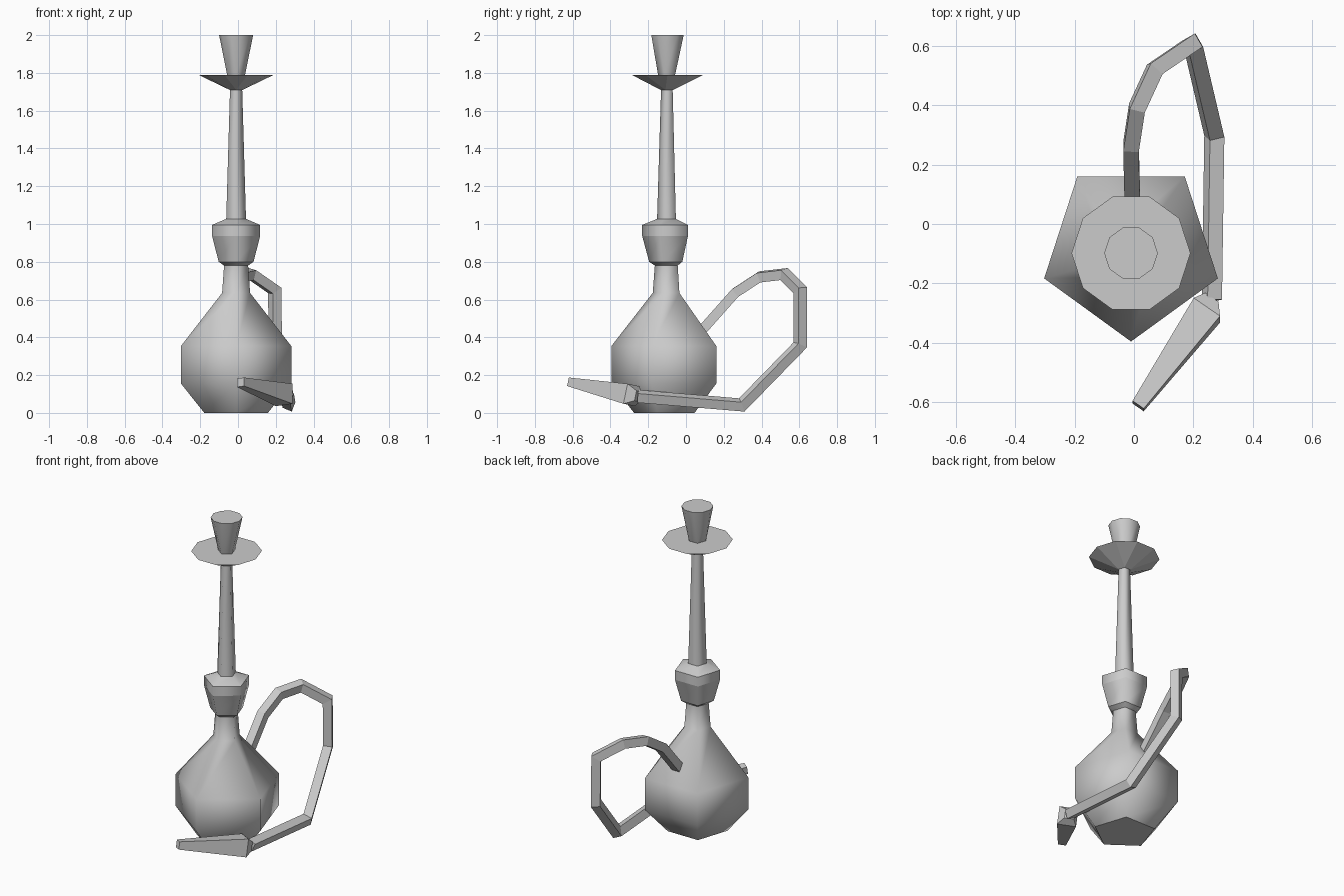
import bpy, bmesh
from math import pi, cos, sin
from mathutils import Vector as V

if "Cube" in bpy.data.objects:
    bpy.data.objects.remove(bpy.data.objects["Cube"])

CX, CY = -0.01, -0.098


def loft(name, rings, smooth=False, sharp_rings=False):
    """Skin a list of vertex rings; a ring may have twice as many points as the one before."""
    bm = bmesh.new()
    loops = [[bm.verts.new(p) for p in r] for r in rings]
    for a, b in zip(loops, loops[1:]):
        n = len(a)
        for k in range(n):
            m = (k + 1) % n
            if len(b) == n:
                bm.faces.new((a[k], a[m], b[m], b[k]))
            else:
                bm.faces.new((a[k], b[2 * k + 1], b[2 * k]))
                bm.faces.new((a[k], a[m], b[2 * m], b[2 * k + 1]))
    caps = [bm.faces.new(loops[0]), bm.faces.new(loops[-1])]
    bmesh.ops.recalc_face_normals(bm, faces=bm.faces)
    for f in bm.faces:
        f.smooth = smooth and f not in caps
    if sharp_rings:
        for e in bm.edges:
            if abs(e.verts[0].co.z - e.verts[1].co.z) < 1e-4:
                e.smooth = False
    me = bpy.data.meshes.new(name)
    bm.to_mesh(me)
    bm.free()
    ob = bpy.data.objects.new(name, me)
    bpy.context.collection.objects.link(ob)
    return ob


def ring(r, z, n=5, cy=CY):
    """Pentagon with a corner to the front, or the ten-sided ring with those corners cut."""
    shift = 0 if n == 5 else -0.5
    return [(CX + r * cos(-pi / 2 + (k + shift) * 2 * pi / n),
             cy + r * sin(-pi / 2 + (k + shift) * 2 * pi / n), z) for k in range(n)]


# water bottle with neck
loft("bottle", [ring(0.177, 0), ring(0.307, 0.155, cy=-0.088), ring(0.307, 0.354, cy=-0.088),
                ring(0.078, 0.635), ring(0.067, 0.78)], smooth=True)

# collar between neck and stem
loft("collar", [ring(0.067, 0.78), ring(0.097, 0.80), ring(0.134, 0.937),
                ring(0.134, 0.995), ring(0.055, 1.027)], smooth=True, sharp_rings=True)

# tapered stem
loft("stem", [ring(0.055, 1.027), ring(0.034, 1.71)], smooth=True)

# ash plate and bowl, pentagon below and ten-sided above
loft("ash_plate", [ring(0.036, 1.71), ring(0.2, 1.79, 10)])
loft("bowl", [ring(0.05, 1.79), ring(0.09, 2.0, 10)], smooth=True)


def square(p, t, half):
    """Square section at p, perpendicular to t, with one side kept near the x axis."""
    t = t.normalized()
    s = (V((1, 0, 0)) - t * t.x).normalized()
    u = s.cross(t)
    return [p + s * a * half + u * b * half for a, b in ((-1, -1), (1, -1), (1, 1), (-1, 1))]


# hose: square section carried along the path with mitred corners
path = [V(p) for p in ((-0.005, 0.06, 0.41), (-0.01, 0.26, 0.635), (0.01, 0.39, 0.72),
                       (0.07, 0.52, 0.735), (0.195, 0.605, 0.648), (0.197, 0.605, 0.36),
                       (0.27, 0.295, 0.042), (0.262, -0.255, 0.088))]
dirs = [(b - a).normalized() for a, b in zip(path, path[1:])]
rings = [square(path[0], dirs[0], 0.026)]
for i, t in enumerate(dirs):
    n = t + dirs[min(i + 1, len(dirs) - 1)]
    rings.append([q + t * ((path[i + 1] - q).dot(n) / t.dot(n)) for q in rings[-1]])
loft("hose", rings)

# mouthpiece flaring from the hose and tapering to the tip
base, tip = V((0.245, -0.29, 0.095)), V((0.014, -0.612, 0.162))
axis = tip - base
loft("mouthpiece", [square(V((0.262, -0.252, 0.088)), axis, 0.027),
                    square(base, axis, 0.054), square(tip, axis, 0.023)])
